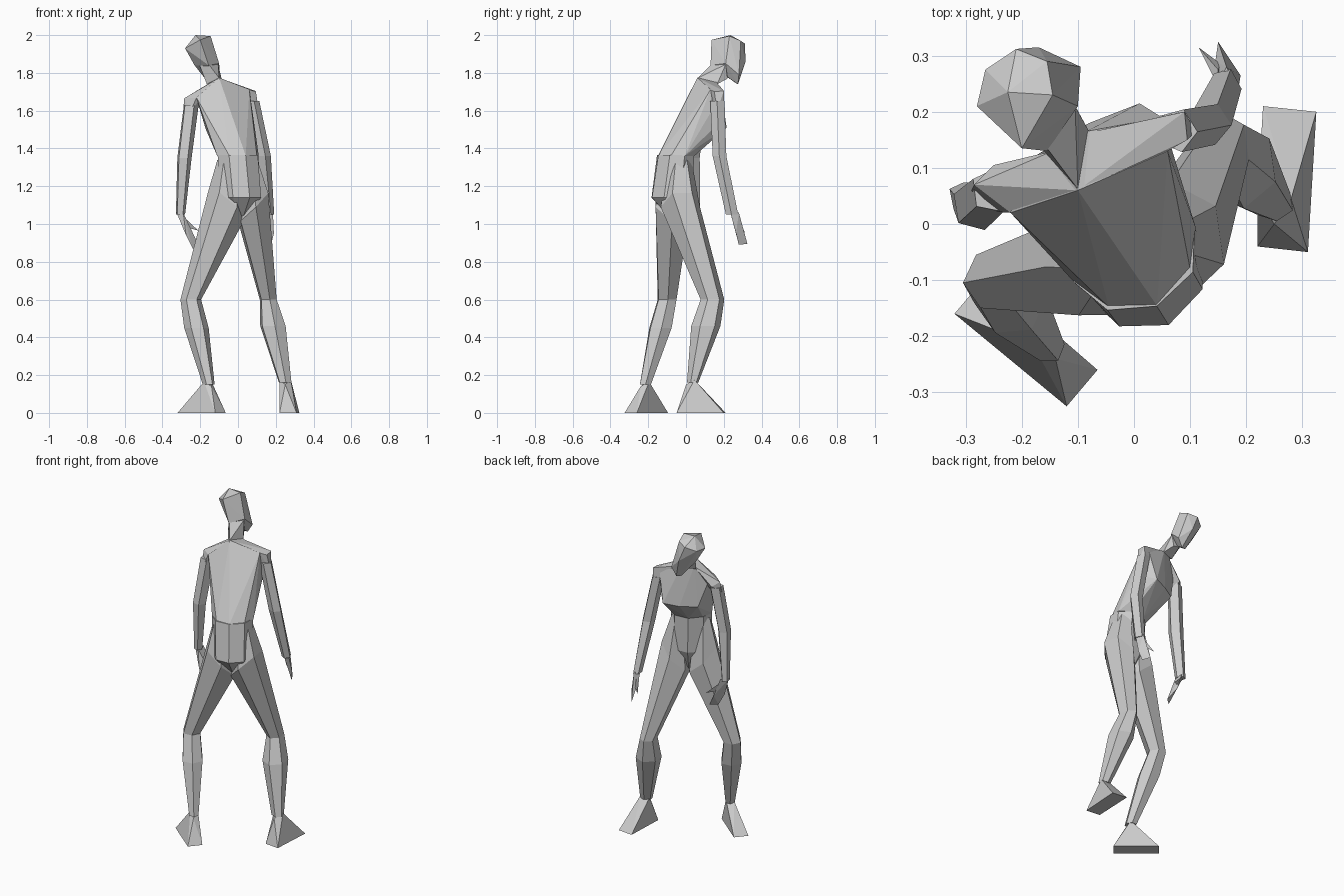
import bpy, bmesh
from math import sin, cos, pi, radians
from mathutils import Vector

parts = []


def finish(bm, name):
    bmesh.ops.recalc_face_normals(bm, faces=bm.faces)
    me = bpy.data.meshes.new(name)
    bm.to_mesh(me)
    bm.free()
    ob = bpy.data.objects.new(name, me)
    bpy.context.collection.objects.link(ob)
    parts.append(ob)
    return ob


def loft(name, rings, yaw, n):
    """rings: (x, y, z, half width, half depth, sideways tilt)"""
    a = radians(yaw)
    side = Vector((cos(a), sin(a), 0))
    fwd = Vector((-sin(a), cos(a), 0))
    bm = bmesh.new()
    loops = []
    for x, y, z, w, d, ts in rings:
        loop = []
        for i in range(n):
            t = 2 * pi * i / n - pi / 2
            u, v = w * cos(t), d * sin(t)
            loop.append(bm.verts.new(Vector((x, y, z + u * ts)) + side * u + fwd * v))
        loops.append(loop)
    for lo, hi in zip(loops, loops[1:]):
        for i in range(n):
            j = (i + 1) % n
            bm.faces.new((lo[i], lo[j], hi[j], hi[i]))
    # caps as triangles so they stay flat
    caps = [bm.faces.new(loops[0]), bm.faces.new(loops[-1])]
    bmesh.ops.triangulate(bm, faces=caps)
    return finish(bm, name)


def hull(name, points):
    bm = bmesh.new()
    vs = [bm.verts.new(p) for p in points]
    res = bmesh.ops.convex_hull(bm, input=vs)
    junk = [g for g in res["geom_interior"] if isinstance(g, bmesh.types.BMVert)]
    bmesh.ops.delete(bm, geom=junk, context='VERTS')
    return finish(bm, name)


# Ribcage: neck base, shoulder corners, chest, waist
hull("ribcage", [
    (-0.10, 0.06, 1.775), (-0.15, 0.135, 1.75), (-0.085, 0.165, 1.75),
    (-0.22, 0.02, 1.67), (-0.215, 0.09, 1.65), (0.06, 0.13, 1.712), (0.05, 0.19, 1.69),
    (0.01, 0.215, 1.51), (0.05, 0.17, 1.53), (-0.08, 0.18, 1.50), (-0.17, 0.125, 1.50),
    (0.041, -0.146, 1.36), (-0.045, -0.148, 1.36), (0.10, -0.08, 1.36), (-0.11, -0.10, 1.36),
    (0.11, -0.006, 1.36), (0.048, 0.044, 1.36), (-0.041, 0.036, 1.36), (-0.10, -0.026, 1.36)])

# Belly and pelvis down to the crotch
loft("pelvis", [
    (0.01, -0.05, 1.02, 0.02, 0.03, 0),
    (0.015, -0.075, 1.14, 0.115, 0.115, 0),
    (0.00, -0.055, 1.365, 0.118, 0.10, 0)], 24, 8)

# Shoulder caps sloping from the neck to the arms
hull("left_shoulder", [
    (-0.10, 0.06, 1.774), (-0.145, 0.13, 1.75), (-0.285, 0.07, 1.665), (-0.22, 0.02, 1.668),
    (-0.25, 0.105, 1.64), (-0.22, 0.07, 1.60), (-0.29, 0.06, 1.60), (-0.25, 0.022, 1.60)])
hull("right_shoulder", [
    (-0.10, 0.06, 1.774), (-0.085, 0.162, 1.75), (0.06, 0.13, 1.711), (0.09, 0.20, 1.705),
    (0.095, 0.15, 1.70), (0.045, 0.165, 1.60), (0.11, 0.165, 1.60), (0.085, 0.20, 1.60)])

# Neck and head
hull("neck", [
    (-0.10, 0.062, 1.773), (-0.165, 0.135, 1.74), (-0.08, 0.165, 1.74),
    (-0.155, 0.135, 1.845), (-0.205, 0.20, 1.845), (-0.105, 0.21, 1.845),
    (-0.15, 0.22, 1.775), (-0.11, 0.22, 1.77)])
hull("head", [
    (-0.225, 0.235, 2.0), (-0.145, 0.23, 1.995), (-0.20, 0.135, 1.975),
    (-0.28, 0.21, 1.93), (-0.265, 0.275, 1.93), (-0.21, 0.312, 1.955),
    (-0.155, 0.29, 1.97), (-0.17, 0.315, 1.86), (-0.10, 0.21, 1.85),
    (-0.095, 0.28, 1.79), (-0.125, 0.275, 1.74), (-0.155, 0.265, 1.745),
    (-0.23, 0.23, 1.84), (-0.155, 0.13, 1.84)])

# Legs, rising into the sides of the waist
loft("left_leg", [
    (-0.06, -0.08, 1.34, 0.045, 0.06, 0),
    (-0.065, -0.075, 1.09, 0.09, 0.105, -1.0),
    (-0.25, -0.10, 0.60, 0.055, 0.055, 0),
    (-0.22, -0.135, 0.45, 0.065, 0.065, 0),
    (-0.155, -0.215, 0.15, 0.03, 0.035, 0)], 35, 6)
loft("right_leg", [
    (0.06, -0.03, 1.34, 0.045, 0.06, 0),
    (0.08, -0.03, 1.09, 0.085, 0.105, 1.0),
    (0.16, 0.14, 0.60, 0.047, 0.063, 0),
    (0.185, 0.105, 0.46, 0.072, 0.078, 0),
    (0.25, 0.035, 0.16, 0.036, 0.03, 0)], 8, 6)

# Feet: wedge from the sole up to the ankle
hull("left_foot", [
    (-0.32, -0.16, 0), (-0.265, -0.095, 0), (-0.12, -0.325, 0), (-0.065, -0.26, 0),
    (-0.18, -0.215, 0.165), (-0.14, -0.195, 0.165), (-0.14, -0.24, 0.14)])
hull("right_foot", [
    (0.22, -0.04, 0), (0.31, -0.05, 0), (0.23, 0.21, 0), (0.325, 0.20, 0),
    (0.22, 0.045, 0.175), (0.28, 0.045, 0.175), (0.25, 0.0, 0.15)])

# Arms
loft("left_arm", [
    (-0.25, 0.06, 1.63, 0.042, 0.042, 0),
    (-0.285, 0.03, 1.35, 0.039, 0.045, 0),
    (-0.305, 0.045, 1.05, 0.024, 0.032, 0)], 25, 5)
loft("right_arm", [
    (0.075, 0.167, 1.65, 0.038, 0.04, 0),
    (0.135, 0.178, 1.36, 0.039, 0.038, 0),
    (0.165, 0.245, 1.05, 0.026, 0.035, 0)], 15, 5)

# Hands and thumbs
hull("left_hand", [
    (-0.325, 0.04, 1.06), (-0.29, 0.02, 1.06), (-0.29, 0.075, 1.06),
    (-0.275, 0.01, 0.94), (-0.25, 0.085, 0.95), (-0.24, 0.02, 0.87), (-0.20, 0.055, 0.87)])
hull("left_thumb", [
    (-0.29, 0.05, 1.04), (-0.28, 0.08, 1.03), (-0.265, 0.07, 0.98), (-0.21, 0.105, 0.965)])
hull("right_hand", [
    (0.145, 0.24, 1.06), (0.185, 0.235, 1.06), (0.165, 0.28, 1.06),
    (0.19, 0.265, 0.95), (0.145, 0.29, 0.96), (0.15, 0.325, 0.895), (0.175, 0.28, 0.89)])
hull("right_thumb", [
    (0.15, 0.245, 1.04), (0.15, 0.275, 1.03), (0.155, 0.285, 0.98), (0.115, 0.315, 0.95)])

# Weld everything into one skin without inner walls
body = parts[0]
for ob in parts[1:]:
    mod = body.modifiers.new("weld_" + ob.name, 'BOOLEAN')
    mod.operation, mod.solver, mod.object = 'UNION', 'EXACT', ob
dg = bpy.context.evaluated_depsgraph_get()
skin = bpy.data.meshes.new_from_object(body.evaluated_get(dg))
body.modifiers.clear()
body.data = skin
body.name = "figure_body"
for ob in parts[1:]:
    bpy.data.objects.remove(ob)
